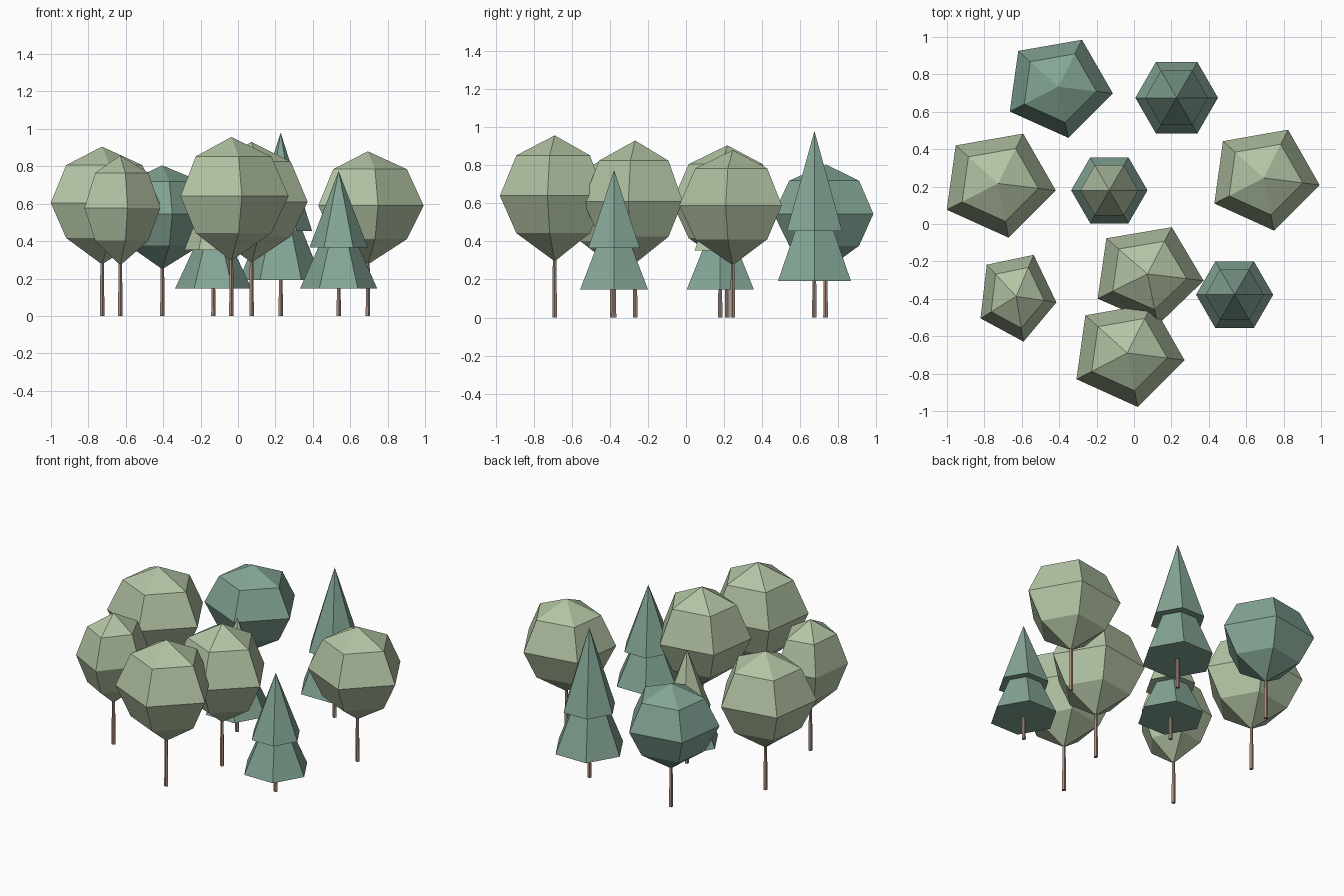
import bpy
import bmesh
from math import cos, sin, radians, tau

cube = bpy.data.objects.get("Cube")
if cube:
    bpy.data.objects.remove(cube, do_unlink=True)


def make_material(name, color):
    mat = bpy.data.materials.new(name)
    mat.use_nodes = True
    mat.diffuse_color = (*color, 1)
    bsdf = next(n for n in mat.node_tree.nodes if n.type == 'BSDF_PRINCIPLED')
    bsdf.inputs["Base Color"].default_value = (*color, 1)
    bsdf.inputs["Roughness"].default_value = 0.9
    return mat


sage = make_material("sage_green", (0.45, 0.55, 0.37))
teal = make_material("pine_green", (0.23, 0.38, 0.30))
bark = make_material("bark_brown", (0.40, 0.27, 0.21))


def lathe(name, x, y, profile, sides, mat, turn=0, stretch=1):
    """Flat-sided solid from (radius, height) pairs; zero radius makes a point."""
    bm = bmesh.new()
    rings = []
    for r, z in profile:
        if r == 0:
            rings.append([bm.verts.new((0, 0, z))])
            continue
        angles = [radians(turn) + tau * i / sides for i in range(sides)]
        rings.append([bm.verts.new((r * cos(a), r * stretch * sin(a), z)) for a in angles])
    for low, high in zip(rings, rings[1:]):
        for i in range(sides):
            j = (i + 1) % sides
            if len(low) == 1:
                bm.faces.new((low[0], high[j], high[i]))
            elif len(high) == 1:
                bm.faces.new((low[i], low[j], high[0]))
            else:
                bm.faces.new((low[i], low[j], high[j], high[i]))
    # close open ends
    for ring in (rings[0], rings[-1]):
        if len(ring) > 1:
            bm.faces.new(ring)
    bmesh.ops.recalc_face_normals(bm, faces=bm.faces)
    mesh = bpy.data.meshes.new(name)
    bm.to_mesh(mesh)
    bm.free()
    mesh.materials.append(mat)
    obj = bpy.data.objects.new(name, mesh)
    obj.location = (x, y, 0)
    bpy.context.collection.objects.link(obj)
    return obj


def trunk(name, x, y, top):
    lathe(name, x, y, [(0.013, 0), (0.010, top)], 5, bark, turn=-7)


def round_tree(name, x, y, rx, ry, bottom, middle, top, mat):
    down, up = middle - bottom, top - middle
    crown = [(0, bottom), (0.70 * rx, middle - 0.57 * down), (rx, middle),
             (0.70 * rx, middle + 0.67 * up), (0, top)]
    lathe(name + "_crown", x, y, crown, 5, mat, turn=-7.5, stretch=ry / rx)
    trunk(name + "_trunk", x, y, bottom + 0.03)


def pine_tree(name, x, y, radius, base, split, top, top_mat):
    lathe(name + "_lower_tier", x, y, [(radius, base), (0.52 * radius, split + 0.005)], 6, teal)
    lathe(name + "_upper_tier", x, y, [(0.76 * radius, split), (0, top)], 6, top_mat)
    trunk(name + "_trunk", x, y, base + 0.02)


# Broad-leaved trees
round_tree("left_tree", -0.727, 0.217, 0.312, 0.295, 0.275, 0.605, 0.905, sage)
round_tree("back_tree", -0.405, 0.734, 0.295, 0.278, 0.25, 0.545, 0.805, teal)
round_tree("right_tree", 0.694, 0.246, 0.301, 0.286, 0.275, 0.59, 0.88, sage)
round_tree("middle_tree", 0.072, -0.267, 0.303, 0.277, 0.285, 0.61, 0.93, sage)
round_tree("front_tree", -0.036, -0.69, 0.309, 0.293, 0.295, 0.64, 0.957, sage)
round_tree("small_tree", -0.63, -0.387, 0.217, 0.246, 0.27, 0.577, 0.858, sage)

# Two-tier conifers
pine_tree("tall_pine", 0.228, 0.675, 0.221, 0.193, 0.455, 0.98, teal)
pine_tree("right_pine", 0.538, -0.378, 0.206, 0.147, 0.365, 0.775, teal)
pine_tree("middle_pine", -0.132, 0.18, 0.204, 0.147, 0.353, 0.745, sage)
